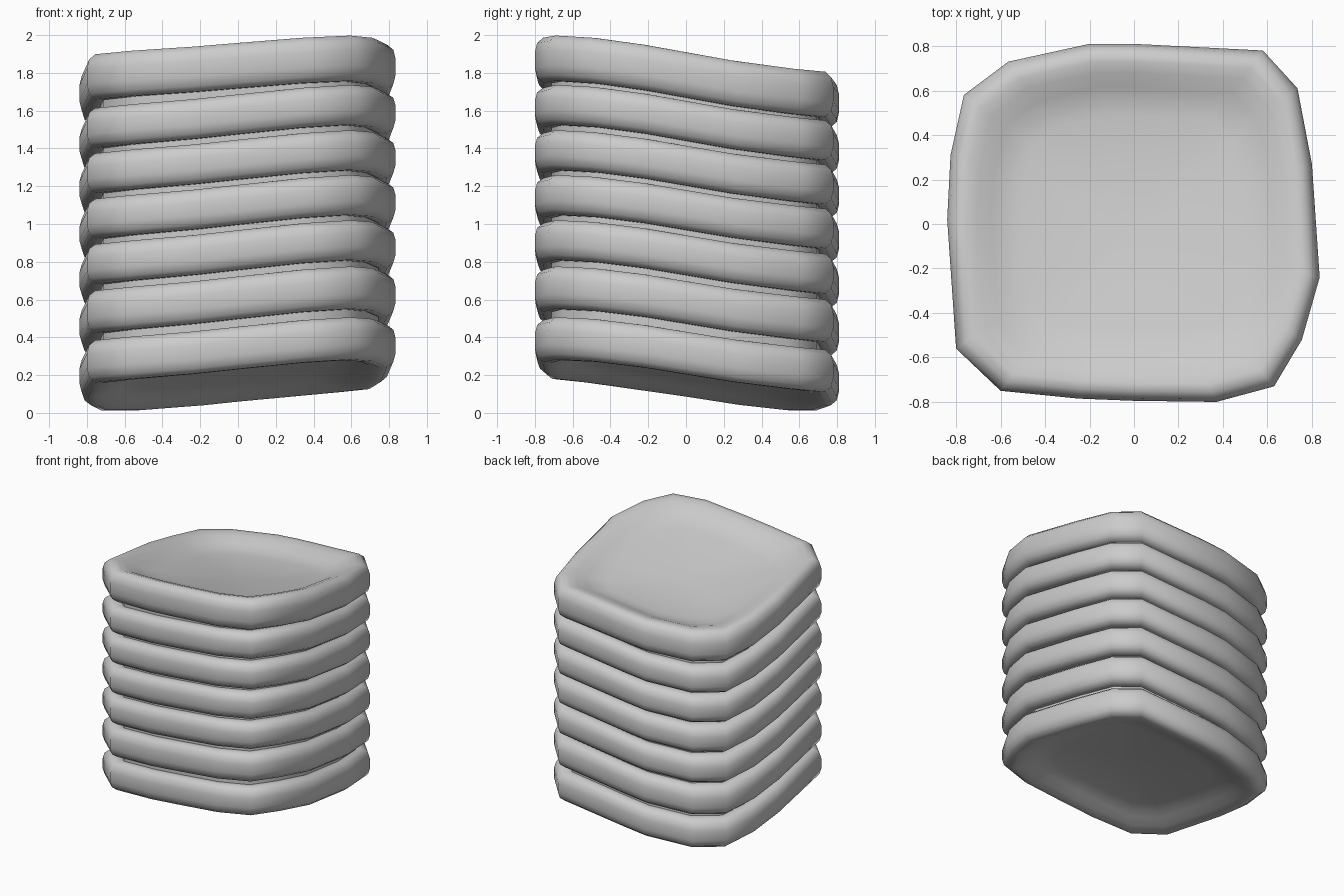
import bpy
import bmesh
import math

cube = bpy.data.objects.get("Cube")
if cube:
    bpy.data.objects.remove(cube, do_unlink=True)

grey = bpy.data.materials.new("light_grey")
grey.use_nodes = True
COLOUR = (0.6, 0.6, 0.6, 1)
grey.diffuse_color = COLOUR
grey.node_tree.nodes["Principled BSDF"].inputs["Base Color"].default_value = COLOUR

# Uneven square outline shared by every slice, counter-clockwise
OUTLINE = [(0.835, -0.24), (0.8, 0.27), (0.735, 0.61), (0.58, 0.78), (0, 0.81),
           (-0.2, 0.81), (-0.565, 0.73), (-0.765, 0.58), (-0.825, 0.31),
           (-0.84, 0.02), (-0.8, -0.56), (-0.6, -0.75), (-0.25, -0.785),
           (0, -0.795), (0.37, -0.8), (0.63, -0.73), (0.755, -0.52)]

# Half section: (share of outline, share of half thickness)
DISH = [(0.2, 0.06), (0.42, 0.17), (0.6, 0.31), (0.69, 0.41), (0.76, 0.62),
        (0.84, 0.87), (0.9, 0.99), (0.945, 0.98), (0.985, 0.74), (1, 0.33)]
SLAB = [(0.5, 0.8), (0.89, 0.8)]


def add_layer(name, centre, half, roll, pitch, section, hub):
    """Closed wavy layer: section rings over the top, mirrored underneath."""
    bm = bmesh.new()

    def point(x, y, h):
        wave = roll * math.sin(1.8 * x) - pitch * math.sin(1.9 * y)
        return bm.verts.new((x, y, centre + h * half + wave))

    full = section + [(f, -h) for f, h in reversed(section)]
    rings = [[point(f * x, f * y, h) for x, y in OUTLINE] for f, h in full]
    n = len(OUTLINE)
    for a, b in zip(rings, rings[1:]):
        for i in range(n):
            j = (i + 1) % n
            bm.faces.new((a[i], b[i], b[j], a[j]))
    for edge, h in ((rings[0], hub), (rings[-1], -hub)):
        mid = point(0, 0, h)
        for i in range(n):
            bm.faces.new((mid, edge[i], edge[(i + 1) % n]))
    bmesh.ops.recalc_face_normals(bm, faces=bm.faces)
    mesh = bpy.data.meshes.new(name)
    bm.to_mesh(mesh)
    bm.free()
    mesh.materials.append(grey)
    obj = bpy.data.objects.new(name, mesh)
    bpy.context.collection.objects.link(obj)
    bpy.ops.object.select_all(action='DESELECT')
    obj.select_set(True)
    bpy.context.view_layer.objects.active = obj
    bpy.ops.object.shade_smooth_by_angle(angle=math.radians(50))


# Dished slices, bottom to top: (centre height, half thickness, roll, pitch)
SLICES = [(0.258, 0.114, 0.06, 0.087), (0.523, 0.114, 0.063, 0.088),
          (0.773, 0.107, 0.063, 0.09), (1.013, 0.107, 0.062, 0.09),
          (1.25, 0.107, 0.06, 0.092), (1.487, 0.107, 0.06, 0.095),
          (1.743, 0.122, 0.047, 0.097)]
for number, values in enumerate(SLICES, 1):
    add_layer(f"slice_{number}", *values, DISH, 0.03)

# Recessed fillings that close the gaps between neighbouring slices
for number, (low, high) in enumerate(zip(SLICES, SLICES[1:]), 1):
    middle, _, roll, pitch = ((a + b) / 2 for a, b in zip(low, high))
    add_layer(f"filling_{number}", middle, (high[0] - low[0]) / 2,
              roll, pitch, SLAB, 0.8)
